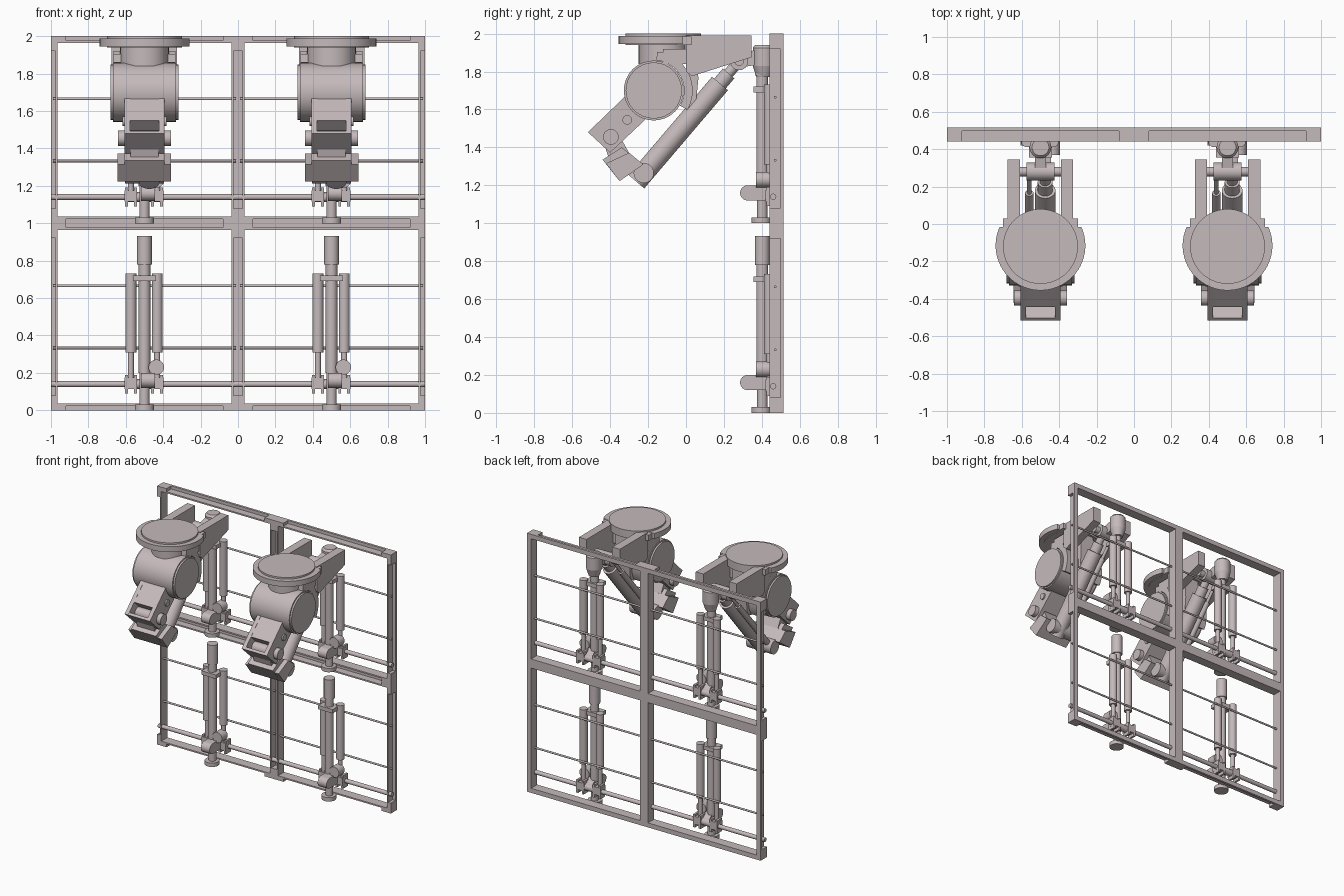
import bpy, bmesh, math
from mathutils import Vector, Matrix

if "Cube" in bpy.data.objects:
    bpy.data.objects.remove(bpy.data.objects["Cube"])

grey = bpy.data.materials.new("warm_grey")
grey.diffuse_color = (0.56, 0.49, 0.50, 1)
grey.use_nodes = True
grey.node_tree.nodes["Principled BSDF"].inputs["Base Color"].default_value = grey.diffuse_color


def finish(name, bm, smooth=False):
    bmesh.ops.recalc_face_normals(bm, faces=bm.faces)
    me = bpy.data.meshes.new(name)
    bm.to_mesh(me)
    bm.free()
    me.materials.append(grey)
    ob = bpy.data.objects.new(name, me)
    bpy.context.collection.objects.link(ob)
    if smooth:
        bpy.ops.object.select_all(action='DESELECT')
        ob.select_set(True)
        bpy.context.view_layer.objects.active = ob
        bpy.ops.object.shade_smooth_by_angle(angle=math.radians(35))
    return ob


def add_box(bm, x0, x1, y0, y1, z0, z1, rot=None):
    m = Matrix.Translation(((x0 + x1) / 2, (y0 + y1) / 2, (z0 + z1) / 2)) @ Matrix.Diagonal((x1 - x0, y1 - y0, z1 - z0, 1))
    bmesh.ops.create_cube(bm, size=1, matrix=(rot @ m) if rot else m)


def box(name, *dims):
    bm = bmesh.new()
    add_box(bm, *dims)
    return finish(name, bm)


def cyl(name, p0, p1, r, r2=None, seg=32):
    p0, p1 = Vector(p0), Vector(p1)
    d = p1 - p0
    bm = bmesh.new()
    m = Matrix.Translation((p0 + p1) / 2) @ d.to_track_quat('Z', 'Y').to_matrix().to_4x4()
    bmesh.ops.create_cone(bm, cap_ends=True, segments=seg, radius1=r, radius2=r if r2 is None else r2,
                          depth=d.length, matrix=m)
    return finish(name, bm, True)


def pin(name, cx, half, y, z, r):
    """Cylinder lying along x."""
    return cyl(name, (cx - half, y, z), (cx + half, y, z), r)


def prism(name, pts, x0, x1, smooth=False):
    """Side profile of (y, z) points extruded along x."""
    bm = bmesh.new()
    f = bm.faces.new([bm.verts.new((x0, y, z)) for y, z in pts])
    new = bmesh.ops.extrude_face_region(bm, geom=[f])["geom"]
    bmesh.ops.translate(bm, vec=(x1 - x0, 0, 0), verts=[v for v in new if isinstance(v, bmesh.types.BMVert)])
    return finish(name, bm, smooth)


def frame_tile(cx, cz):
    # square border with a channel cut into each outer edge
    bm = bmesh.new()
    for k in range(4):
        r = Matrix.Translation((cx, 0, cz)) @ Matrix.Rotation(k * math.pi / 2, 4, 'Y')
        add_box(bm, -0.42, 0.42, 0.497, 0.515, 0.465, 0.5, r)
        add_box(bm, -0.42, 0.42, 0.44, 0.497, 0.465, 0.476, r)
        add_box(bm, -0.5, -0.42, 0.44, 0.515, 0.465, 0.5, r)
        add_box(bm, 0.42, 0.465, 0.44, 0.515, 0.465, 0.5, r)
    finish("wall_frame", bm)
    # cross bars
    for z in (-0.167, 0.165):
        pin("thin_bar", cx, 0.49, 0.47, cz + z, 0.007)
    pin("main_cross_rod", cx, 0.5, 0.46, cz - 0.36, 0.016)


def lift_column(cx, z):
    y = 0.402
    # central telescopic column
    cyl("column_foot", (cx, y - 0.005, z), (cx, y - 0.005, z + 0.03), 0.052)
    cyl("column_stem", (cx, y, z + 0.03), (cx, y, z + 0.2), 0.027)
    cyl("column_tube", (cx, y, z + 0.2), (cx, y, z + 0.78), 0.031)
    cyl("column_cap", (cx, y, z + 0.78), (cx, y, z + 0.932), 0.039)
    box("column_bracket", cx - 0.062, cx + 0.062, 0.355, 0.445, z + 0.69, z + 0.72)
    # side pistons on rod clamps
    for dx in (-0.073, 0.068):
        cyl("side_cylinder", (cx + dx, 0.44, z + 0.31), (cx + dx, 0.44, z + 0.732), 0.029)
        cyl("side_piston_rod", (cx + dx, 0.44, z + 0.14), (cx + dx, 0.44, z + 0.31), 0.016)
        box("rod_clamp", cx + dx - 0.033, cx + dx + 0.033, 0.42, 0.485, z + 0.115, z + 0.175)
        for s in (-0.024, 0.024):
            prism("clamp_lug", [(0.425, z + 0.09), (0.485, z + 0.09), (0.485, z + 0.19), (0.425, z + 0.19)],
                  cx + dx + s - 0.008, cx + dx + s + 0.008)
    pin("clamp_sleeve", cx, 0.1, 0.455, z + 0.14, 0.026)
    # swinging link with a rounded end, and round knob
    arc = [math.radians(90 + a * 15) for a in range(13)]
    prism("swing_link", [(0.325 + 0.04 * math.cos(a), z + 0.16 + 0.04 * math.sin(a)) for a in arc]
          + [(0.41, z + 0.12), (0.465, z + 0.13), (0.465, z + 0.16), (0.41, z + 0.2)],
          cx - 0.018, cx + 0.057, True)
    cyl("round_knob", (cx + 0.063, 0.37, z + 0.23), (cx + 0.063, 0.44, z + 0.23), 0.041)


def robot_arm(cx):
    # ceiling mount
    cyl("mount_plate", (cx, -0.12, 1.94), (cx, -0.12, 2.0), 0.2, seg=64)
    bm = bmesh.new()
    a0 = math.asin(0.1 / 0.24)
    rim = [(math.pi - a0) + i * (math.pi + 2 * a0) / 40 for i in range(41)]
    f = bm.faces.new([bm.verts.new((cx + 0.24 * math.cos(a), -0.115 + 0.24 * math.sin(a), 1.945)) for a in rim])
    new = bmesh.ops.extrude_face_region(bm, geom=[f])["geom"]
    bmesh.ops.translate(bm, vec=(0, 0, 0.042), verts=[v for v in new if isinstance(v, bmesh.types.BMVert)])
    finish("mount_flange", bm, True)
    cyl("mount_neck", (cx, -0.12, 1.84), (cx, -0.12, 1.945), 0.13)
    box("neck_block", cx - 0.165, cx + 0.165, -0.12, 0.02, 1.84, 1.92)
    box("mount_shoulder", cx - 0.2, cx + 0.2, -0.05, 0.03, 1.94, 1.985)
    # rear bracket plates
    for s in (-1, 1):
        a, b = sorted((cx + s * 0.11, cx + s * 0.175))
        prism("bracket_plate", [(0, 1.99), (0.345, 1.99), (0.345, 1.875), (0.03, 1.775), (0, 1.80)], a, b)
    # curved guard behind the shoulder drum
    ang = [math.radians(85 - 115 * i / 20) for i in range(21)]
    ring = [(r, a) for r, seq in ((0.205, ang), (0.16, ang[::-1])) for a in seq]
    prism("shoulder_guard", [(-0.17 + r * math.cos(a), 1.70 + r * math.sin(a)) for r, a in ring],
          cx - 0.165, cx + 0.165, True)
    prism("guard_brace", [(-0.01, 1.94), (0.06, 1.94), (0.065, 1.76), (0.05, 1.61), (0.0, 1.585), (0.025, 1.7)],
          cx - 0.06, cx + 0.06)
    # shoulder drum
    pin("shoulder_drum", cx, 0.168, -0.17, 1.70, 0.158)
    pin("shoulder_cap", cx, 0.181, -0.17, 1.70, 0.148)
    # hollow-ended upper arm
    prism("upper_arm", [(-0.30, 1.687), (-0.443, 1.55), (-0.33, 1.44), (-0.19, 1.57), (-0.17, 1.7)],
          cx - 0.106, cx + 0.106)
    for s in (-1, 1):
        a, b = sorted((cx + s * 0.078, cx + s * 0.108))
        prism("arm_cheek", [(-0.31, 1.68), (-0.517, 1.48), (-0.40, 1.372), (-0.20, 1.56)], a, b)
    prism("arm_end_plate", [(-0.517, 1.48), (-0.40, 1.372), (-0.385, 1.387), (-0.502, 1.494)],
          cx - 0.08, cx + 0.08)
    pin("arm_small_pin", cx, 0.118, -0.31, 1.545, 0.025)
    pin("elbow_pin", cx, 0.142, -0.396, 1.455, 0.041)
    # elbow link and forearm block
    prism("elbow_link", [(-0.435, 1.43), (-0.36, 1.48), (-0.30, 1.37), (-0.40, 1.32)], cx - 0.075, cx + 0.075)
    prism("forearm_block", [(-0.44, 1.335), (-0.34, 1.40), (-0.225, 1.31), (-0.35, 1.222)],
          cx - 0.107, cx + 0.107)
    prism("forearm_clamp", [(-0.422, 1.315), (-0.30, 1.372), (-0.225, 1.31), (-0.35, 1.222)],
          cx - 0.143, cx + 0.143)
    # diagonal hydraulic cylinder
    foot, head = Vector((cx + 0.025, -0.223, 1.265)), Vector((cx + 0.025, 0.28, 1.855))
    d = (head - foot).normalized()
    pin("ram_foot_pin", cx, 0.105, foot.y, foot.z, 0.053)
    cyl("ram_barrel", foot - d * 0.06, foot + d * 0.62, 0.055)
    cyl("ram_collar", foot + d * 0.62, foot + d * 0.69, 0.04)
    cyl("ram_rod", foot + d * 0.69, head, 0.028)
    pin("ram_head", cx, 0.075, head.y, head.z, 0.048)
    pin("ram_head_pin", cx, 0.115, head.y, head.z, 0.025)
    side = Vector((-0.085, 0, 0))
    cyl("ram_side_tube", foot + side + d * 0.02, foot + side + d * 0.6, 0.022)
    cyl("ram_side_rod", foot + side + d * 0.6, head + side, 0.012)
    # joint head that ties the upper column to the bracket
    cyl("joint_cone", (cx, 0.41, 1.77), (cx, 0.41, 1.83), 0.038, 0.058)
    cyl("joint_head", (cx, 0.41, 1.83), (cx, 0.41, 1.925), 0.058)
    cyl("joint_dome", (cx, 0.41, 1.925), (cx, 0.41, 1.94), 0.058, 0.045)
    prism("joint_tongue", [(0.28, 1.82), (0.40, 1.84), (0.40, 1.92), (0.28, 1.895)], cx - 0.03, cx + 0.03)


for cx in (-0.5, 0.5):
    for level in (0, 1):
        frame_tile(cx, level + 0.5)
        lift_column(cx, level)
    robot_arm(cx)
